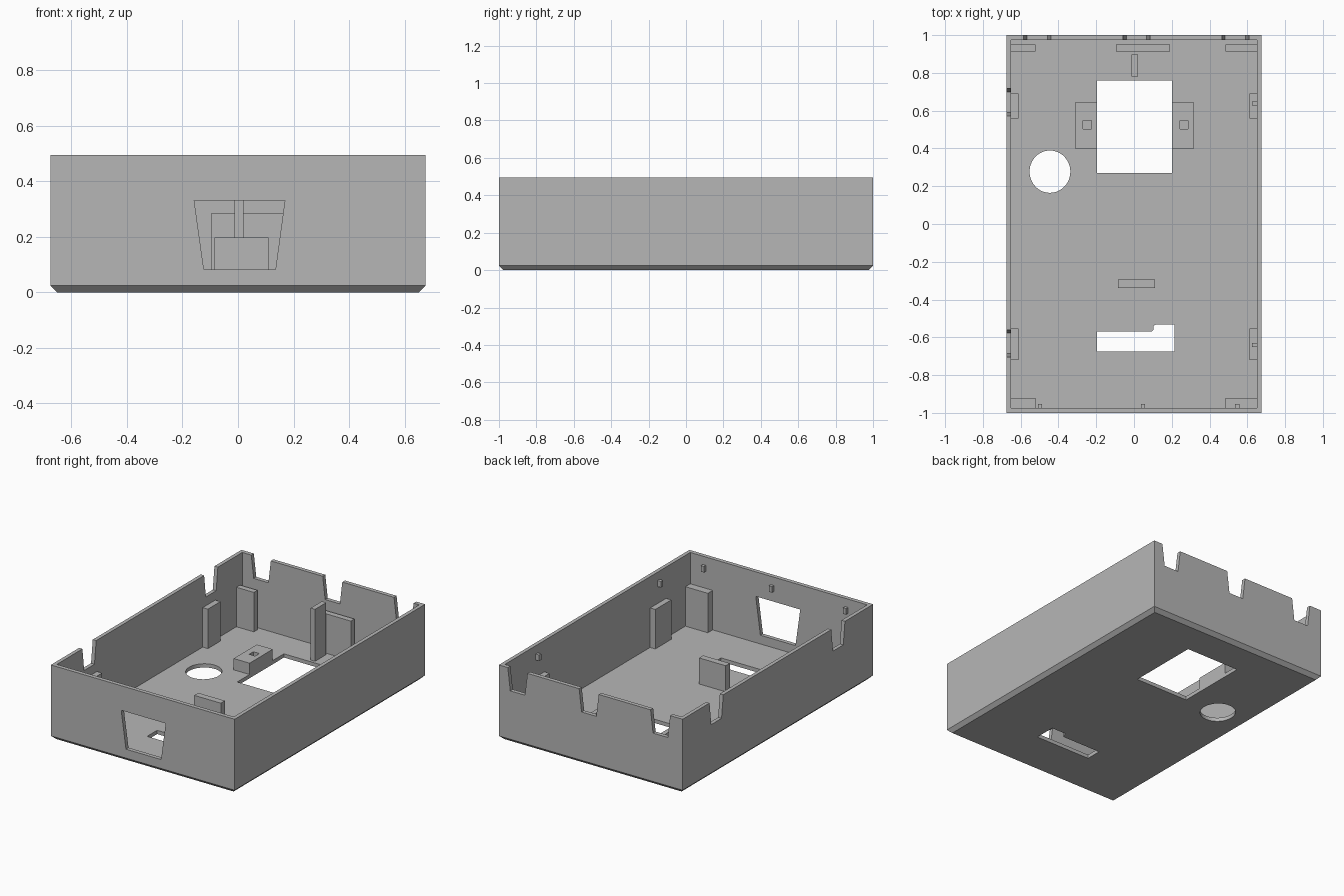
import bpy, bmesh, math

if "Cube" in bpy.data.objects:
    bpy.data.objects.remove(bpy.data.objects["Cube"])

FLOOR, TOP = 0.025, 0.495
W, L = 0.675, 1.0            # outer half width / half length
IW, IL = 0.65, 0.973         # inner half width / half length

grey = bpy.data.materials.new("grey plastic")
grey.diffuse_color = (0.47, 0.47, 0.47, 1)
grey.use_nodes = True
grey.node_tree.nodes["Principled BSDF"].inputs["Base Color"].default_value = grey.diffuse_color


def finish(name, bm):
    bmesh.ops.recalc_face_normals(bm, faces=bm.faces[:])
    me = bpy.data.meshes.new(name)
    bm.to_mesh(me)
    bm.free()
    me.materials.append(grey)
    ob = bpy.data.objects.new(name, me)
    bpy.context.collection.objects.link(ob)
    return ob


def prism(name, pts, axis, lo, hi):
    """Extrude a 2D outline along an axis."""
    place = {"x": lambda a, b, t: (t, a, b),
             "y": lambda a, b, t: (a, t, b),
             "z": lambda a, b, t: (a, b, t)}[axis]
    bm = bmesh.new()
    rings = [[bm.verts.new(place(a, b, t)) for a, b in pts] for t in (lo, hi)]
    for r in rings:
        bm.faces.new(r)
    n = len(pts)
    for i in range(n):
        j = (i + 1) % n
        bm.faces.new((rings[0][i], rings[0][j], rings[1][j], rings[1][i]))
    return finish(name, bm)


def box(name, x0, x1, y0, y1, z0, z1):
    return prism(name, [(x0, y0), (x1, y0), (x1, y1), (x0, y1)], "z", z0, z1)


def cut(target, cutter):
    mod = target.modifiers.new("cut", "BOOLEAN")
    mod.operation, mod.solver, mod.object = "DIFFERENCE", "EXACT", cutter
    bpy.context.view_layer.objects.active = target
    bpy.ops.object.modifier_apply(modifier=mod.name)
    bpy.data.objects.remove(cutter)


# case body with chamfered bottom edge
shell = box("case_shell", -W, W, -L, L, 0, TOP)
bm = bmesh.new()
bm.from_mesh(shell.data)
low = [e for e in bm.edges if all(v.co.z < 0.001 for v in e.verts)]
bmesh.ops.bevel(bm, geom=low, offset=0.024, segments=1, affect="EDGES")
bm.to_mesh(shell.data)
bm.free()
cut(shell, box("cavity", -IW, IW, -IL, IL, FLOOR, 1))

# floor openings
cut(shell, box("window", -0.195, 0.2, 0.27, 0.76, -0.1, 0.1))
circle = [(-0.445 + 0.108 * math.cos(math.tau * i / 48),
           0.277 + 0.112 * math.sin(math.tau * i / 48)) for i in range(48)]
cut(shell, prism("round_hole", circle, "z", -0.1, 0.1))
slot = [(-0.195, -0.675), (0.215, -0.675), (0.215, -0.532), (0.115, -0.532),
        (0.104, -0.54), (0.102, -0.56), (0.092, -0.57), (-0.195, -0.57)]
cut(shell, prism("slot", slot, "z", -0.1, 0.1))

# trapezoid port in the front wall
port = [(-0.123, 0.083), (0.135, 0.083), (0.169, 0.332), (-0.158, 0.332)]
cut(shell, prism("port", port, "y", -1.1, -0.9))


# flared notches in the rear and left rims
def notch(c):
    s = 0.018 * 0.2 / 0.15
    return [(c - 0.054, 0.345), (c + 0.054, 0.345),
            (c + 0.054 + s, 0.545), (c - 0.054 - s, 0.545)]


for x in (-0.512, 0.013, 0.537):
    cut(shell, prism("notch", notch(x), "y", 0.9, 1.1))
for y in (0.645, -0.632):
    cut(shell, prism("notch", notch(y), "x", -0.8, -0.6))

# support posts along the walls
POST = 0.287
for side, x0, x1 in (("left", -IW, -0.522), ("right", 0.485, IW)):
    box("rear_post_" + side, x0, x1, 0.912, 0.95, FLOOR, POST)
    box("front_post_" + side, x0, x1, -IL, -0.922, FLOOR, POST)
for side, x0, x1 in (("left", -IW, -0.612), ("right", 0.612, IW)):
    box("side_post_rear_" + side, x0, x1, 0.558, 0.69, FLOOR, POST)
    box("side_post_front_" + side, x0, x1, -0.72, -0.552, FLOOR, POST)
box("rear_post_middle", -0.095, 0.19, 0.912, 0.95, FLOOR, POST)

# free standing ribs
box("tall_rib", -0.012, 0.02, 0.78, 0.897, FLOOR, 0.37)
box("front_rib", -0.085, 0.11, -0.338, -0.295, FLOOR, 0.198)

# screw blocks with blind square holes beside the window
for side, x0, x1, hx in (("left", -0.312, -0.195, -0.248),
                         ("right", 0.2, 0.317, 0.265)):
    block = box("screw_block_" + side, x0, x1, 0.4, 0.643, FLOOR, 0.1)
    cut(block, box("pilot", hx - 0.022, hx + 0.022, 0.503, 0.547, 0.04, 0.2))

# small catches on the front and right walls
for i, x in enumerate((-0.498, 0.047, 0.547)):
    box(f"front_catch_{i}", x - 0.011, x + 0.011, -IL, -0.952, 0.4, 0.44)
for i, y in enumerate((0.638, -0.64)):
    box(f"right_catch_{i}", 0.624, IW, y - 0.011, y + 0.011, 0.4, 0.44)
